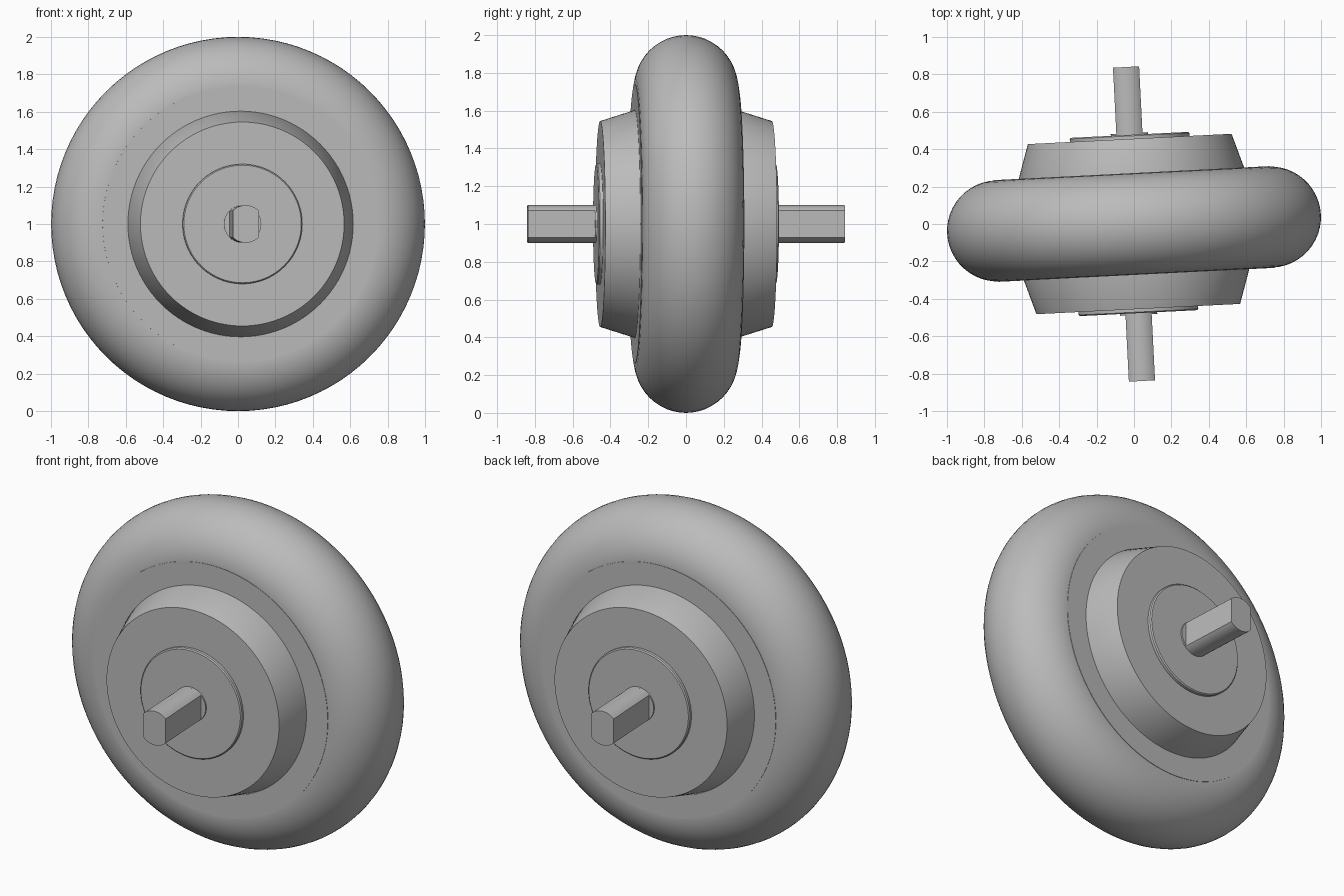
import bpy
import bmesh
import math
from mathutils import Matrix

cube = bpy.data.objects.get("Cube")
if cube:
    bpy.data.objects.remove(cube, do_unlink=True)

grey = bpy.data.materials.new("plain grey")
grey.use_nodes = True
COLOUR = (0.5, 0.5, 0.5, 1)
grey.diffuse_color = COLOUR
grey.node_tree.nodes["Principled BSDF"].inputs["Base Color"].default_value = COLOUR

# The wheel is steered slightly about the vertical
PLACE = Matrix.Translation((0, 0, 1)) @ Matrix.Rotation(math.radians(2.9), 4, "Z")


def finish(name, bm):
    bmesh.ops.remove_doubles(bm, verts=bm.verts, dist=1e-5)
    bmesh.ops.recalc_face_normals(bm, faces=bm.faces)
    mesh = bpy.data.meshes.new(name)
    bm.to_mesh(mesh)
    bm.free()
    mesh.materials.append(grey)
    obj = bpy.data.objects.new(name, mesh)
    bpy.context.collection.objects.link(obj)
    obj.matrix_world = PLACE
    bpy.ops.object.select_all(action="DESELECT")
    obj.select_set(True)
    bpy.context.view_layer.objects.active = obj
    bpy.ops.object.shade_smooth_by_angle(angle=math.radians(25))
    return obj


def lathe(name, profile, closed=False, steps=96):
    """Spin (radius, y) points around the axle line."""
    bm = bmesh.new()
    verts = [bm.verts.new((r, y, 0)) for r, y in profile]
    edges = [bm.edges.new(pair) for pair in zip(verts, verts[1:])]
    if closed:
        edges.append(bm.edges.new((verts[-1], verts[0])))
    bmesh.ops.spin(bm, geom=verts + edges, cent=(0, 0, 0), axis=(0, 1, 0),
                   angle=math.tau, steps=steps, use_duplicate=False)
    return finish(name, bm)


def symmetric(half):
    """Mirror a half profile, listed from the centre of the back face outward."""
    return half + [(r, -y) for r, y in reversed(half)]


# Round tyre
MAJOR, MINOR = 0.73, 0.27
arc = [math.tau * i / 48 for i in range(48)]
lathe("tyre", [(MAJOR + MINOR * math.cos(a), MINOR * math.sin(a)) for a in arc], True)

# Flat wheel disc, tapered hub and bearing cap
lathe("wheel_disc", symmetric([(0, 0.272), (0.738, 0.272)]))
lathe("hub", symmetric([(0, 0.455), (0.545, 0.455), (0.603, 0.272)]))
lathe("bearing_cap", symmetric([(0, 0.477), (0.314, 0.477), (0.32, 0.471), (0.32, 0.44)]))
lathe("axle_collar", symmetric([(0, 0.486), (0.1, 0.486)]), steps=48)

# Axle with two flats, a round bar clipped at its sides
AXLE_R, FLAT, HALF_LENGTH = 0.1, 0.07, 0.84
limit = math.acos(FLAT / AXLE_R)
bm = bmesh.new()
ring = []
for start in (limit, math.pi + limit):
    for i in range(17):
        a = start + (math.pi - 2 * limit) * i / 16
        ring.append(bm.verts.new((AXLE_R * math.cos(a), -HALF_LENGTH, AXLE_R * math.sin(a))))
end = bm.faces.new(ring)
result = bmesh.ops.extrude_face_region(bm, geom=[end], use_keep_orig=True)
moved = [v for v in result["geom"] if isinstance(v, bmesh.types.BMVert)]
bmesh.ops.translate(bm, verts=moved, vec=(0, 2 * HALF_LENGTH, 0))
finish("axle", bm)
